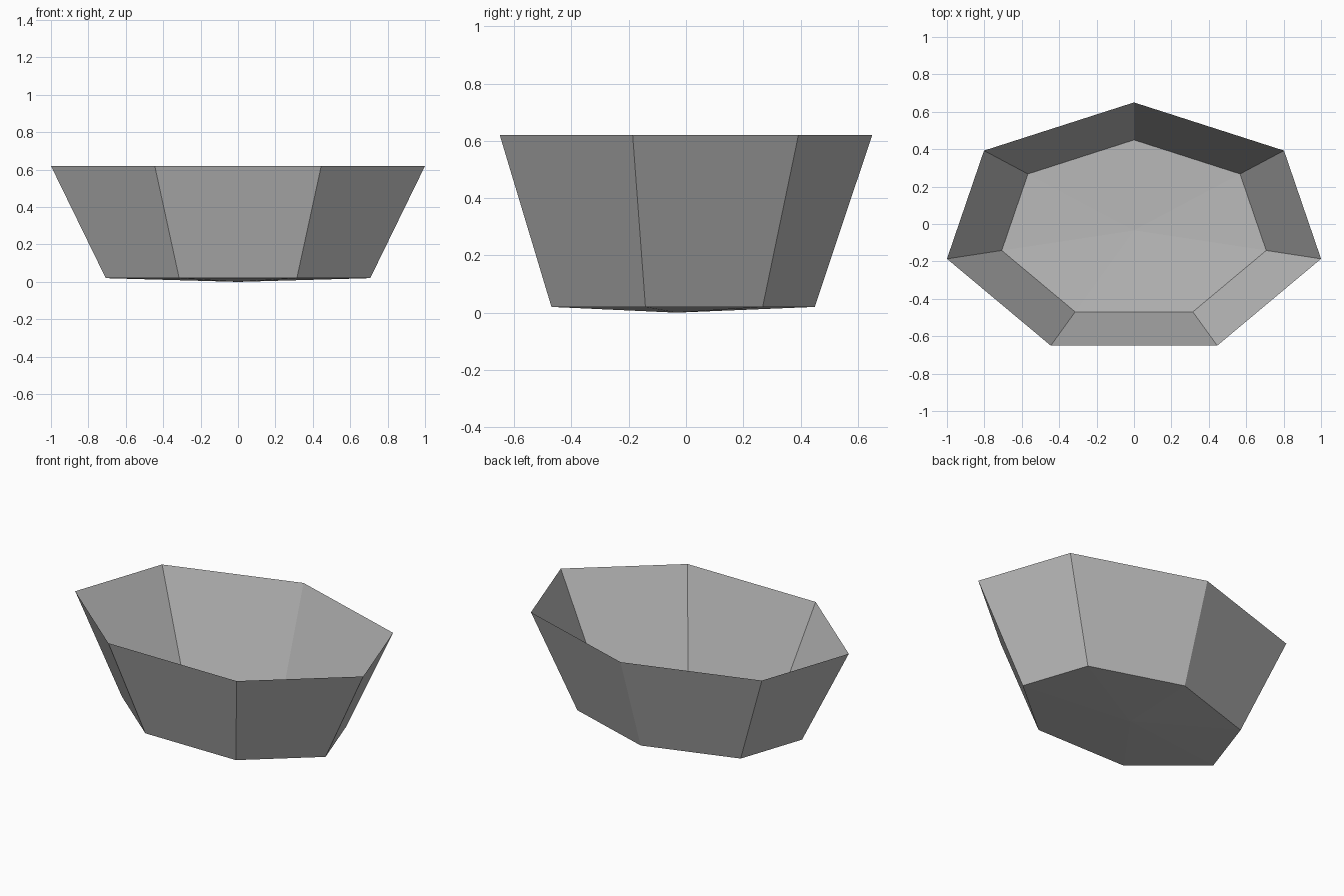
import bpy, bmesh
from math import sin, cos, tau

cube = bpy.data.objects.get("Cube")
if cube:
    bpy.data.objects.remove(cube)

SIDES = 7
CENTRE_Y = -0.034
RADIUS_X, RADIUS_Y = 1.0257, 0.684

grey = bpy.data.materials.new("plain grey")
grey.use_nodes = True
colour = (0.5, 0.5, 0.5, 1)
grey.diffuse_color = colour
grey.node_tree.nodes["Principled BSDF"].inputs["Base Color"].default_value = colour


def ring(bm, scale, z):
    """One level of the oval seven-sided outline, with a corner at the back."""
    angles = [tau * i / SIDES for i in range(SIDES)]
    return [bm.verts.new((-RADIUS_X * scale * sin(a),
                          CENTRE_Y + RADIUS_Y * scale * cos(a), z)) for a in angles]


# Open thin-walled bowl: flaring walls over a very shallow pointed floor
bm = bmesh.new()
base = ring(bm, 0.707, 0.02)
rim = ring(bm, 1.0, 0.62)
tip = bm.verts.new((0, CENTRE_Y, 0))
for i in range(SIDES):
    j = (i + 1) % SIDES
    bm.faces.new((base[i], base[j], rim[j], rim[i]))
    bm.faces.new((tip, base[j], base[i]))

mesh = bpy.data.meshes.new("bowl")
bm.to_mesh(mesh)
bm.free()
mesh.materials.append(grey)
bowl = bpy.data.objects.new("bowl", mesh)
bpy.context.collection.objects.link(bowl)
